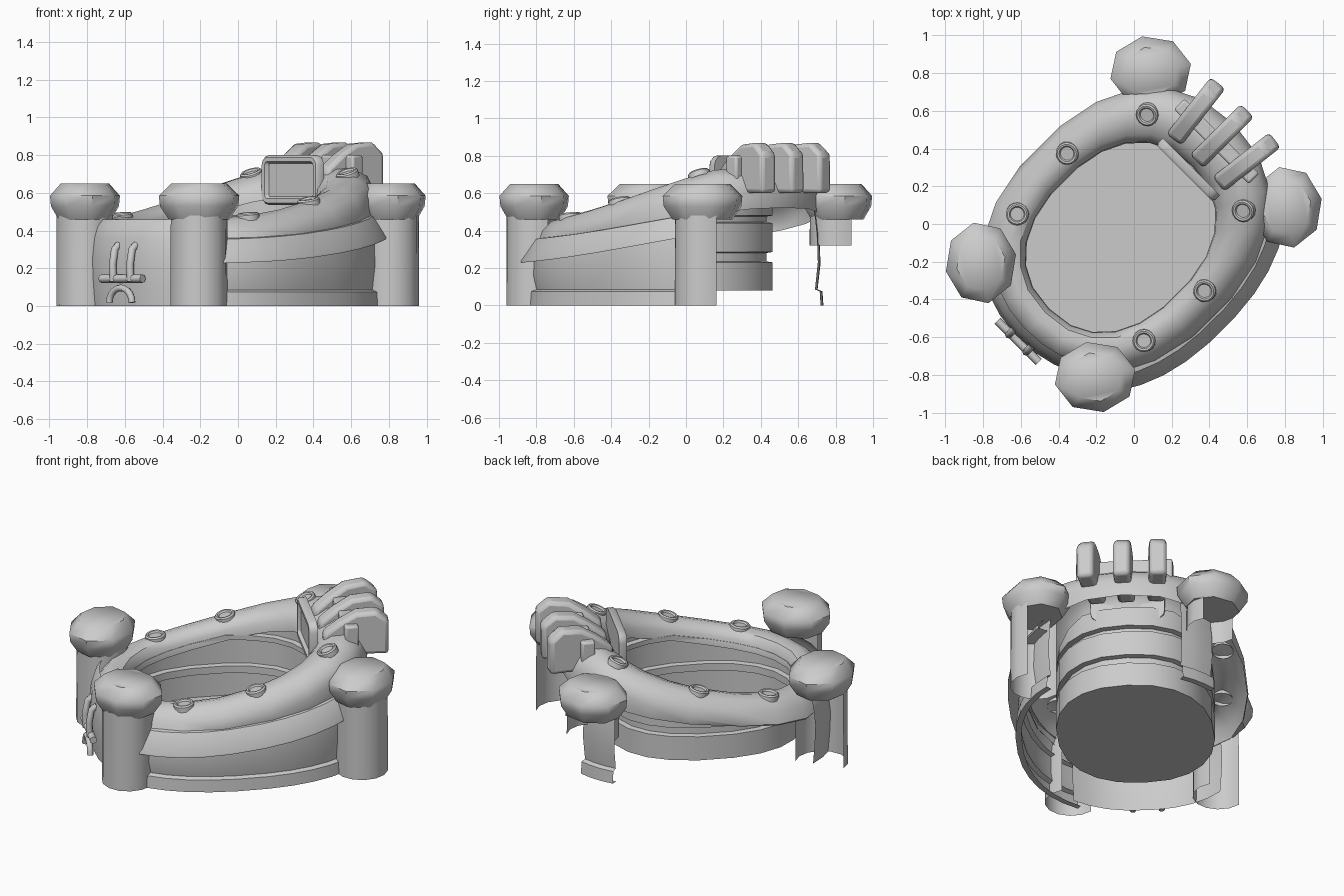
import bpy, bmesh, math
from mathutils import Matrix, Vector

if "Cube" in bpy.data.objects:
    bpy.data.objects.remove(bpy.data.objects["Cube"])

TURN = -math.pi / 4          # the tub stands diagonally
SEGS = 22
made = []


def finish(name, bm, angle=40):
    bmesh.ops.remove_doubles(bm, verts=bm.verts, dist=0.0005)
    bmesh.ops.recalc_face_normals(bm, faces=bm.faces)
    me = bpy.data.meshes.new(name)
    bm.to_mesh(me)
    bm.free()
    ob = bpy.data.objects.new(name, me)
    bpy.context.collection.objects.link(ob)
    ob.rotation_euler.z = TURN
    made.append((ob, angle))
    return ob


def loft(name, rows, around=True, cap_first=False, cap_last=False, angle=40):
    """Skin a list of equally long point rows."""
    bm = bmesh.new()
    vs = [[bm.verts.new(p) for p in row] for row in rows]
    n = len(rows[0])
    for r, q in zip(vs, vs[1:]):
        for i in range(n if around else n - 1):
            j = (i + 1) % n
            bm.faces.new((r[i], r[j], q[j], q[i]))
    if cap_first:
        bm.faces.new(vs[0])
    if cap_last:
        bm.faces.new(vs[-1])
    return finish(name, bm, angle)


def egg(a, b, cy, t):
    """Point on a rounded oval at angle t."""
    c, s = math.cos(t), math.sin(t)
    k = 2 / 2.3
    return Vector((math.copysign(abs(c) ** k, c) * a, cy + math.copysign(abs(s) ** k, s) * b, 0))


def inner(t, off=0.0):
    return egg(0.425 + off, 0.535 + off, -0.10, t)


def outer(t, off=0.0):
    return egg(0.65 + off, 0.81 + off, -0.06, t)


def rim_top(y):
    return min(0.75, 0.55 + 0.25 * y + 0.16 * y * y)


def skirt_top(y):
    return 0.40 + 0.12 * y + 0.075 * y * y


def arc(start, end, n):
    return [math.radians(start + (end - start) * i / n) for i in range(n + 1)]


full = [2 * math.pi * (i + 0.5) / SEGS for i in range(SEGS)]

# Sloping padded rim, an open shell; its nose is drawn in behind the front wall
rows = []
for s, dz in [(0, -0.11), (0.02, -0.05), (0.15, -0.01), (0.4, 0.005), (0.65, -0.01), (0.88, -0.06), (1, -0.13)]:
    row = []
    for t in full:
        nose = 0.035 if math.sin(t) < -0.75 else 0
        p = inner(t).lerp(outer(t, -nose), s)
        p.z = rim_top(p.y) + dz
        row.append(p)
    rows.append(row)
row = []
for p in rows[-1]:
    row.append(Vector((p.x * 0.99, p.y * 0.99, min(p.z, skirt_top(p.y)) - 0.01)))
rows.append(row)
loft("rim", rows)

# Basin with two recessed grooves
rows = []
for off, z in [(0.03, 0.08), (0.03, 0.23), (0, 0.235), (0, 0.28), (0.03, 0.285),
               (0.03, 0.44), (0, 0.445), (0, 0.475), (0.03, 0.48), (0.03, 0.60)]:
    row = []
    for t in full:
        p = inner(t, off)
        p.z = min(z, rim_top(p.y) - 0.07)
        row.append(p)
    rows.append(row)
loft("basin", rows, cap_first=True)


# Outer walls between the posts
def wall(name, start, end, profile, n, shift=0.0):
    rows = []
    for off, base, follow in profile:
        row = []
        for t in arc(start, end, n):
            p = outer(t, off + shift)
            p.z = base + follow * skirt_top(p.y)
            row.append(p)
        rows.append(row)
    return loft(name, rows, around=False)


side = [(0.0, 0, 0), (0.035, 0, 0), (0.03, 0.075, 0), (0.005, 0.085, 0), (0.02, 0, 0.45),
        (0.015, 0, 0.75), (0, 0, 1)]
front = [(-0.025, 0, 0), (-0.015, 0.12, 0), (-0.01, 0.25, 0), (-0.022, 0.36, 0), (-0.04, 0.42, 0), (-0.07, 0.46, 0)]
wall("front_wall", -132, -52, front, 8)
wall("side_wall", -58, 52, side, 12)
wall("rear_wall_piece", 118, 138, side, 3, -0.025)
wall("side_skirt", -60, 50, [(-0.01, -0.10, 1), (0.08, -0.125, 1), (0.08, -0.115, 1), (0.008, 0.0, 1),
                             (-0.02, 0.005, 1)], 12)


# Four posts with broad faceted heads, flattened towards the tub; stems are open at the back
def post(name, x, y, foot):
    away = Matrix.Translation((x, y, 0)) @ Matrix.Rotation(math.radians(45 * round(math.degrees(
        math.atan2(y, x)) / 45 - 0.01 * y), 4) if abs(abs(x) - abs(y)) < 0.01 else
        math.atan2(math.copysign(1, y), math.copysign(1, x)), 4, 'Z')

    def head_ring(r, z):
        return [away @ Vector((r * 0.87 * math.cos(a), r * math.sin(a), z)) for a in arc(12, 327, 7)]

    def stem_ring(r, z):
        return [(x + r * math.cos(a), y + r * math.sin(a), z) for a in arc(225, 435, 8)]

    loft(name + "_head", [head_ring(r, z) for r, z in
         [(0.165, 0.46), (0.212, 0.53), (0.218, 0.585), (0.15, 0.65)]],
         cap_first=True, cap_last=True, angle=48)
    loft(name + "_stem", [stem_ring(0.152, foot), stem_ring(0.15, 0.48)], around=False)


post("front_left_post", 0.428, -0.72, 0)
post("front_right_post", -0.428, -0.72, 0)
post("back_left_post", 0.51, 0.635, 0)
post("back_right_post", -0.51, 0.635, 0.32)


# Ring fittings along the rim
def fitting(name, x, y):
    tilt = Matrix.Rotation(math.atan(0.25 + 0.32 * y), 4, 'X')
    place = Matrix.Translation((x, y, rim_top(y))) @ tilt
    circle = arc(0, 337.5, 15)
    loft(name, [[place @ Vector((r * math.cos(a), r * math.sin(a), z)) for a in circle] for r, z in
         [(0.062, -0.02), (0.06, 0.01), (0.052, 0.018), (0.042, 0.016), (0.036, 0.006)]], cap_last=True)


for label, sx in (("left", 1), ("right", -1)):
    for place, x, y in (("front", 0.475, -0.40), ("middle", 0.515, 0.015), ("back", 0.36, 0.46)):
        fitting(label + "_" + place + "_fitting", sx * x, y)

# Upright screen with a rounded frame
rows = []
for inset, y in [(0, 0.43), (0, 0.395), (0.012, 0.38), (0.034, 0.38), (0.046, 0.40)]:
    row = []
    for i, (sx, sz) in enumerate([(1, 1), (-1, 1), (-1, -1), (1, -1)]):
        for a in arc(90 * i, 90 * i + 90, 3):
            r = 0.055 - inset
            row.append((sx * 0.16 + r * math.cos(a), y, 0.668 + sz * 0.078 + r * math.sin(a)))
    rows.append(row)
loft("screen", rows, cap_first=True, cap_last=True)


# Solid made by giving a side profile some width
def slab(name, profile, width, matrix, bevel):
    rows = [[matrix @ Vector((sx * width / 2, y, z)) for y, z in profile] for sx in (-1, 1)]
    ob = loft(name, rows, cap_first=True, cap_last=True)
    mod = ob.modifiers.new("soft_edges", 'BEVEL')
    mod.width = bevel
    mod.segments = 2


# Three fanned fins behind the screen, and the bar that joins them
fin = [(0.47, 0.62), (0.47, 0.73), (0.56, 0.80), (0.66, 0.86), (0.78, 0.87),
       (0.85, 0.81), (0.85, 0.60), (0.66, 0.60)]
for label, k in (("left", 1), ("centre", 0), ("right", -1)):
    fan = Matrix.Translation((k * 0.11, 0, 0)) @ Matrix.Rotation(math.radians(-7 * k), 4, 'Z')
    slab(label + "_fin", fin, 0.10, fan, 0.022)
slab("fin_bar", [(0.58, 0.66), (0.58, 0.80), (0.66, 0.80), (0.66, 0.66)], 0.56, Matrix(), 0.012)


# Pipework on the front wall
def pipe(name, points, radius):
    cu = bpy.data.curves.new(name, 'CURVE')
    cu.dimensions = '3D'
    cu.bevel_depth = radius
    cu.bevel_resolution = 2
    cu.use_fill_caps = True
    sp = cu.splines.new('POLY')
    sp.points.add(len(points) - 1)
    for q, p in zip(sp.points, points):
        q.co = (*p, 1)
    sp.use_smooth = True
    ob = bpy.data.objects.new(name, cu)
    bpy.context.collection.objects.link(ob)
    ob.rotation_euler.z = TURN


pipe("front_bar", [(-0.15, -0.875, 0.145), (0.16, -0.875, 0.145)], 0.022)
pipe("front_arch", [(0.085 * math.cos(a), -0.88, 0.018 + 0.078 * math.sin(a)) for a in arc(0, 180, 10)], 0.018)
for label, sx in (("left", 1), ("right", -1)):
    pipe(label + "_hook", [(0.01 + sx * 0.065, y, z) for y, z in
                           [(-0.88, 0.13), (-0.885, 0.22), (-0.87, 0.30), (-0.84, 0.325)]], 0.02)

# Smooth shading that keeps the hard edges
for ob, angle in made:
    bpy.ops.object.select_all(action='DESELECT')
    ob.select_set(True)
    bpy.context.view_layer.objects.active = ob
    bpy.ops.object.shade_smooth_by_angle(angle=math.radians(angle))
